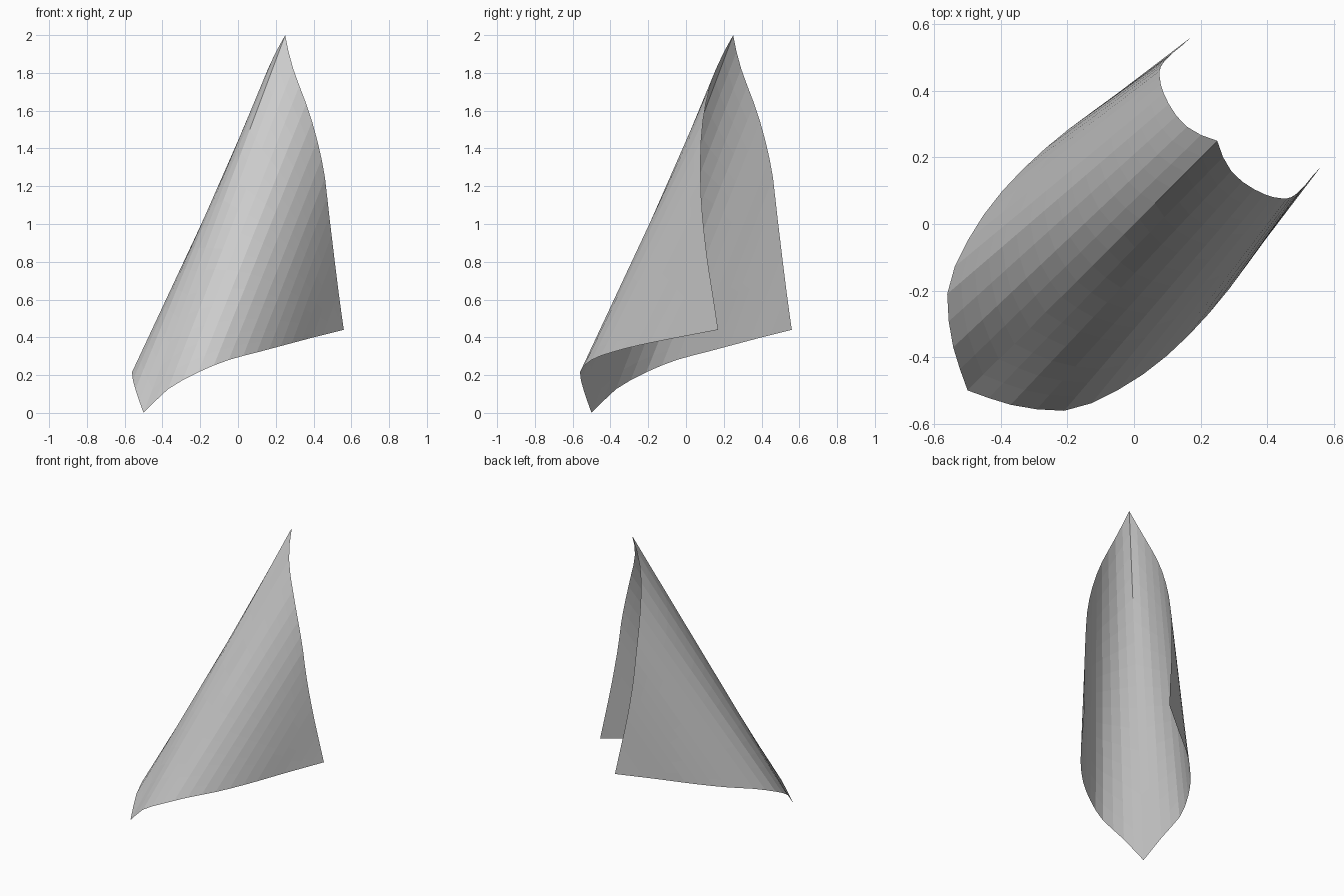
import bpy, bmesh
from mathutils import Vector

if "Cube" in bpy.data.objects:
    bpy.data.objects.remove(bpy.data.objects["Cube"])

SEG, ROWS = 16, 16   # bands per half, steps along each band

# Right-hand free edges, from the fold line out to the side corner
lower = [(-.5, -.5, 0), (-.43, -.525, .07), (-.35, -.547, .14), (-.2, -.56, .22),
         (-.05, -.5, .28), (.1, -.395, .32), (.25, -.24, .36), (.4, -.04, .4), (.56, .17, .44)]
upper = [(.25, .25, 2), (.275, .185, 1.88), (.31, .14, 1.77), (.36, .105, 1.64),
         (.41, .083, 1.48), (.455, .077, 1.28), (.48, .085, 1.07), (.51, .112, .82),
         (.535, .143, .62), (.56, .17, .44)]


def smooth_edge(points, count):
    """Smooth curve through points, resampled to equal lengths."""
    p = [Vector(q) for q in points]
    p = [2 * p[0] - p[1]] + p + [2 * p[-1] - p[-2]]
    fine = []
    for a, b, c, d in zip(p, p[1:], p[2:], p[3:]):
        for k in range(20):
            t = k / 20
            fine.append(.5 * (2 * b + (c - a) * t + (2 * a - 5 * b + 4 * c - d) * t**2
                              + (3 * b - a - 3 * c + d) * t**3))
    fine.append(p[-2])
    dist = [0]
    for a, b in zip(fine, fine[1:]):
        dist.append(dist[-1] + (b - a).length)
    out, j = [], 0
    for i in range(count + 1):
        s = dist[-1] * i / count
        while j < len(fine) - 2 and dist[j + 1] < s:
            j += 1
        out.append(fine[j].lerp(fine[j + 1], (s - dist[j]) / (dist[j + 1] - dist[j])))
    return out


# Straight bands between the edges; the other half swaps x and y
right = list(zip(smooth_edge(lower, SEG), smooth_edge(upper, SEG)))
left = [(a.yxz, b.yxz) for a, b in right[:0:-1]]

bm = bmesh.new()
grid = [[bm.verts.new(a.lerp(b, j / ROWS)) for j in range(ROWS + 1)] for a, b in left + right]
for c0, c1 in zip(grid, grid[1:]):
    for j in range(ROWS):
        bm.faces.new((c0[j], c1[j], c1[j + 1], c0[j + 1]))
bmesh.ops.remove_doubles(bm, verts=bm.verts, dist=1e-4)

# Folded sheet
mesh = bpy.data.meshes.new("folded_sheet")
bm.to_mesh(mesh)
bm.free()
bpy.context.collection.objects.link(bpy.data.objects.new("folded_sheet", mesh))
